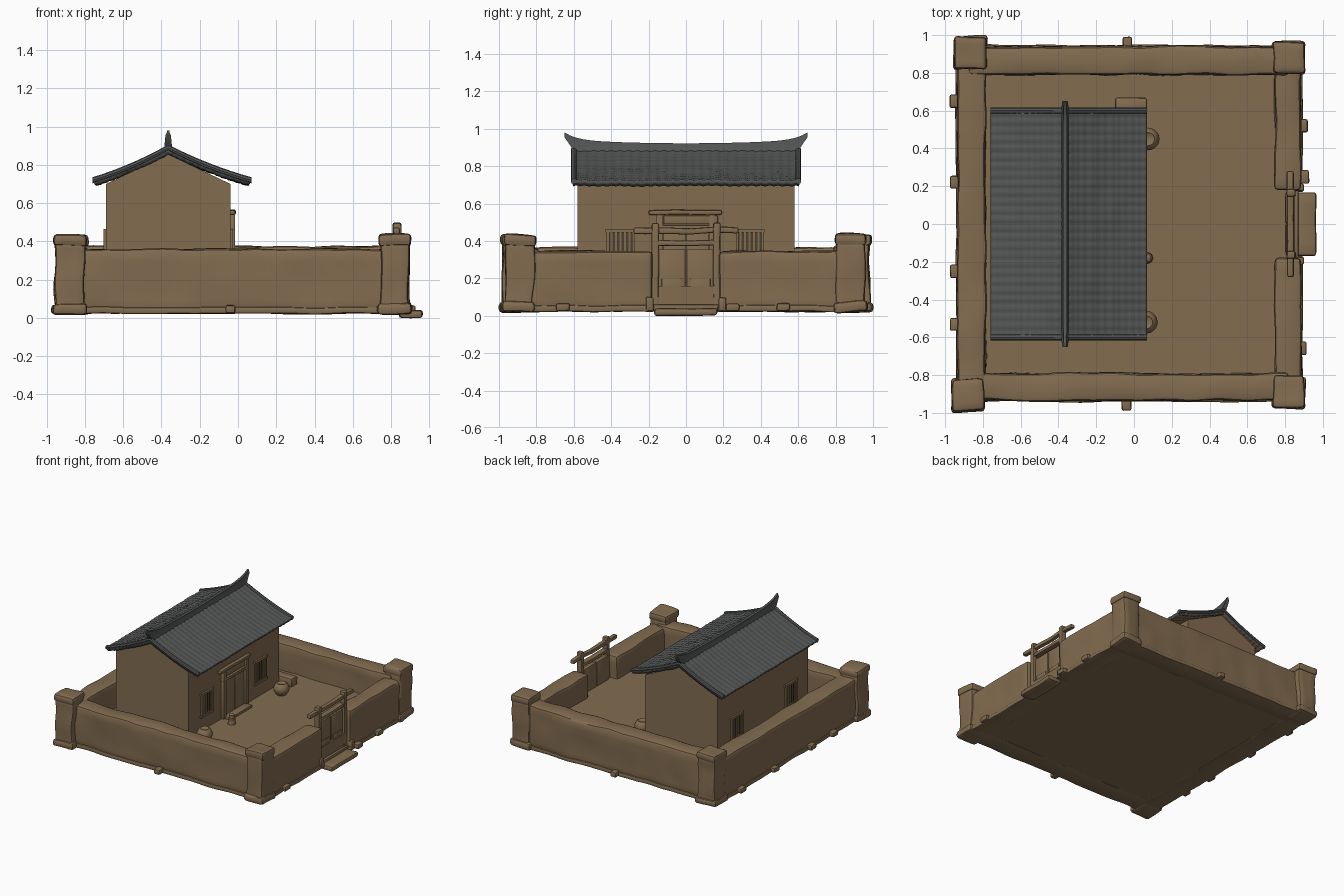
import bpy, bmesh, math
from mathutils import Vector, noise

if "Cube" in bpy.data.objects:
    bpy.data.objects.remove(bpy.data.objects["Cube"])


def material(name, col):
    m = bpy.data.materials.new(name)
    m.diffuse_color = (*col, 1)
    m.use_nodes = True
    m.node_tree.nodes["Principled BSDF"].inputs["Base Color"].default_value = m.diffuse_color
    return m


EARTH = material("earth_brown", (0.225, 0.15, 0.08))
SLATE = material("slate_grey", (0.088, 0.092, 0.09))
DARK = material("dark_wood", (0.07, 0.05, 0.03))


def finish(name, bm, mats, angle=40):
    bmesh.ops.recalc_face_normals(bm, faces=bm.faces)
    me = bpy.data.meshes.new(name)
    bm.to_mesh(me)
    bm.free()
    for m in mats:
        me.materials.append(m)
    ob = bpy.data.objects.new(name, me)
    bpy.context.collection.objects.link(ob)
    bpy.ops.object.select_all(action='DESELECT')
    ob.select_set(True)
    bpy.context.view_layer.objects.active = ob
    bpy.ops.object.shade_smooth_by_angle(angle=math.radians(angle))
    return ob


def box(name, x, y, z, mat=EARTH, bevel=0.0, rough=0.0, cell=0.06):
    """Box from ranges, optionally rounded and weathered by noise."""
    lo, hi = Vector((x[0], y[0], z[0])), Vector((x[1], y[1], z[1]))
    bm = bmesh.new()
    bmesh.ops.create_cube(bm, size=1)
    for v in bm.verts:
        v.co = Vector([(lo[i] + hi[i]) / 2 + v.co[i] * (hi[i] - lo[i]) for i in range(3)])
    if bevel:
        bmesh.ops.bevel(bm, geom=bm.edges[:], offset=bevel, segments=2, profile=0.5, affect='EDGES')
    if rough:
        for i in range(3):
            n = int((hi[i] - lo[i]) / cell)
            normal = Vector([float(k == i) for k in range(3)])
            for k in range(1, n):
                p = lo.copy()
                p[i] += (hi[i] - lo[i]) * k / n
                bmesh.ops.bisect_plane(bm, geom=bm.verts[:] + bm.edges[:] + bm.faces[:],
                                       plane_co=p, plane_no=normal)
        for v in bm.verts:
            v.co += noise.noise_vector(v.co * 6) * rough
    return finish(name, bm, [mat])


def lathe(name, centre, profile, mat=EARTH, n=20):
    """Round vessel from (radius, height) pairs."""
    bm = bmesh.new()
    rings = [[bm.verts.new((centre[0] + r * math.cos(2 * math.pi * k / n),
                            centre[1] + r * math.sin(2 * math.pi * k / n), centre[2] + h))
              for k in range(n)] for r, h in profile]
    for a, b in zip(rings, rings[1:]):
        for k in range(n):
            bm.faces.new((a[k], a[(k + 1) % n], b[(k + 1) % n], b[k]))
    bm.faces.new(rings[0])
    bm.faces.new(rings[-1])
    return finish(name, bm, [mat])


def loft(name, sections, mat):
    """Skin a list of equal-length cross-sections and cap both ends."""
    bm = bmesh.new()
    rings = [[bm.verts.new(p) for p in s] for s in sections]
    n = len(rings[0])
    for a, b in zip(rings, rings[1:]):
        for k in range(n):
            bm.faces.new((a[k], a[(k + 1) % n], b[(k + 1) % n], b[k]))
    bm.faces.new(rings[0])
    bm.faces.new(rings[-1])
    return finish(name, bm, [mat])


# Courtyard floor
FLOOR = 0.16
box("courtyard_floor", (-0.9, 0.85), (-0.9, 0.9), (0.025, FLOOR))

# Perimeter walls with a low plinth under each
walls = [("front_wall", (-0.88, 0.82), (-0.935, -0.79), 0.36),
         ("back_wall", (-0.88, 0.82), (0.79, 0.94), 0.375),
         ("left_wall", (-0.935, -0.785), (-0.9, 0.9), 0.365),
         ("right_wall_front", (0.745, 0.885), (-0.88, -0.18), 0.345),
         ("right_wall_back", (0.745, 0.885), (0.18, 0.88), 0.345)]
for name, x, y, top in walls:
    box(name, x, y, (0.025, top), bevel=0.022, rough=0.011)
    box(name + "_plinth", (x[0] - 0.008, x[1] + 0.008), (y[0] - 0.008, y[1] + 0.008),
        (0.022, 0.055), bevel=0.008, rough=0.008)

# Corner posts with base and cap
for name, cx, cy in [("front_left", -0.88, -0.905), ("front_right", 0.82, -0.89),
                     ("back_left", -0.865, 0.905), ("back_right", 0.82, 0.88)]:
    for part, r, z in [("post", 0.077, (0.03, 0.40)), ("post_base", 0.09, (0.018, 0.075)),
                       ("post_cap", 0.085, (0.375, 0.435))]:
        box(name + "_" + part, (cx - r, cx + r), (cy - r, cy + r), z, bevel=0.018, rough=0.012, cell=0.04)

# Small stones along the foot of the walls
for i, (sx, sy) in enumerate([(-0.95, 0.65), (-0.95, 0.22), (-0.95, -0.25), (-0.95, -0.53),
                              (0.895, 0.52), (0.905, 0.25), (0.89, -0.66), (-0.035, 0.955), (-0.035, -0.955)]):
    box(f"foot_stone_{i}", (sx - 0.025, sx + 0.025), (sy - 0.035, sy + 0.035),
        (0.025, 0.065), bevel=0.01, rough=0.006, cell=0.03)

# Gate: leaves, frame, crossbars and step
box("gate_sill", (0.76, 0.87), (-0.19, 0.19), (0.025, 0.06), bevel=0.008)
for s in (-1, 1):
    y0, y1 = sorted((s * 0.004, s * 0.15))
    box("gate_leaf", (0.80, 0.835), (y0, y1), (0.04, 0.355), bevel=0.004)
    box("gate_panel", (0.80, 0.842), (y0 + 0.02, y1 - 0.02), (0.08, 0.2), bevel=0.004)
    box("gate_post", (0.81, 0.855), (s * 0.165 - 0.02, s * 0.165 + 0.02), (0.03, 0.495), bevel=0.01, rough=0.005, cell=0.05)
    box("gate_jamb", (0.75, 0.90), (s * 0.195 - 0.02, s * 0.195 + 0.02), (0.025, 0.10), bevel=0.01, rough=0.004)
box("gate_lintel", (0.805, 0.85), (-0.17, 0.17), (0.375, 0.405), bevel=0.008, rough=0.004)
box("gate_crossbar", (0.812, 0.847), (-0.28, 0.28), (0.44, 0.472), bevel=0.01, rough=0.008)
box("gate_step", (0.84, 0.965), (-0.17, 0.17), (0.0, 0.04), bevel=0.015, rough=0.006)

# House body with gables
RX = -0.365
outline = [(-0.69, FLOOR - 0.02), (-0.04, FLOOR - 0.02), (-0.04, 0.70), (RX, 0.855), (-0.69, 0.70)]
loft("house_body", [[(x, y, z) for x, z in outline] for y in (-0.58, 0.58)], EARTH)


# Tiled roof: curved slopes with overlapping courses and shallow ribs
def slope(t):
    a = abs(t)
    return RX + t * (0.395 if t < 0 else 0.435), 0.885 - 0.22 * a + 0.05 * a * a


bm = bmesh.new()
NT, NY = 96, 130
rows = []
for i in range(NT + 1):
    t = -1 + 2 * i / NT
    x, z = slope(t)
    course = (abs(t) * 12) % 1.0
    row = []
    for j in range(NY + 1):
        y = -0.61 + 1.22 * j / NY
        bump = 0.005 * course + 0.005 * abs(math.sin(math.pi * y / 0.047))
        wob = noise.noise(Vector((x * 8, y * 8, 0))) * 0.004
        row.append(bm.verts.new((x, y, z + bump + wob)))
    rows.append(row)
for a, b in zip(rows, rows[1:]):
    for j in range(NY):
        bm.faces.new((a[j], b[j], b[j + 1], a[j + 1]))
roof = finish("tiled_roof", bm, [SLATE, EARTH])
sol = roof.modifiers.new("thickness", 'SOLIDIFY')
sol.thickness, sol.offset, sol.material_offset = 0.03, -1, 1

# Rolled tile edges along both gables
for y in (-0.6, 0.6):
    sections = []
    for i in range(25):
        x, z = slope(-1 + i / 12)
        sections.append([(x, y + 0.016 * math.cos(k * math.pi / 4), z + 0.004 + 0.016 * math.sin(k * math.pi / 4))
                         for k in range(8)])
    loft("gable_edge_roll", sections, SLATE)

# Ridge with upswept horns
sections = []
for i in range(41):
    y = -0.65 + 1.3 * i / 40
    a = abs(y) / 0.65
    top = 0.922 + 0.02 * a * a + 0.038 * a ** 10
    low = 0.86 + 0.095 * max(0, (a - 0.9) / 0.1)
    w = 0.026 - 0.012 * a ** 10
    sections.append([(RX - w, y, low), (RX - w * 0.55, y, (low + top) / 2), (RX - w * 0.4, y, top),
                     (RX + w * 0.4, y, top), (RX + w * 0.55, y, (low + top) / 2), (RX + w, y, low)])
loft("roof_ridge", sections, SLATE)

# Lattice windows on the long sides
for side, wx in ((1, -0.04), (-1, -0.69)):
    def out(d, base=wx, s=side):
        return tuple(sorted((base - s * 0.004, base + s * d)))
    for wy in (-0.35, 0.34):
        box("window_pane", out(0.003), (wy - 0.065, wy + 0.065), (0.285, 0.455), DARK)
        for k in range(5):
            by = wy - 0.048 + 0.024 * k
            box("window_bar", out(0.009), (by - 0.006, by + 0.006), (0.285, 0.455))
        for z in (0.278, 0.455):
            box("window_rail", out(0.014), (wy - 0.08, wy + 0.08), (z - 0.009, z + 0.009))
        for s in (-1, 1):
            box("window_stile", out(0.012), (wy + s * 0.067 - 0.007, wy + s * 0.067 + 0.007), (0.275, 0.46))

# House door with frame, header and sign board
for s in (-1, 1):
    y0, y1 = sorted((s * 0.003, s * 0.12))
    box("door_leaf", (-0.045, -0.03), (y0, y1), (FLOOR, 0.46), bevel=0.003)
    box("door_post", (-0.045, -0.015), (s * 0.14 - 0.018, s * 0.14 + 0.018), (FLOOR, 0.54), bevel=0.005)
box("door_header", (-0.045, -0.015), (-0.16, 0.16), (0.46, 0.485), bevel=0.005)
box("sign_board", (-0.045, -0.025), (-0.12, 0.17), (0.49, 0.535), bevel=0.004)
box("door_beam", (-0.045, -0.012), (-0.20, 0.19), (0.54, 0.565), bevel=0.008, rough=0.005)
box("door_step", (-0.05, 0.03), (-0.14, 0.14), (FLOOR - 0.01, FLOOR + 0.02), bevel=0.006)

# Yard furniture: jars, small stools and a trough
jar = [(0.035, 0), (0.057, 0.03), (0.06, 0.055), (0.045, 0.085), (0.034, 0.092), (0.025, 0.085)]
lathe("jar_back", (0.075, 0.45, FLOOR), jar)
lathe("jar_front", (0.065, -0.52, FLOOR), jar)
lathe("small_post", (0.07, -0.18, FLOOR), [(0.03, 0), (0.026, 0.04), (0.02, 0.045), (0.02, 0.075), (0.008, 0.082)])
box("trough", (-0.10, 0.07), (0.59, 0.67), (FLOOR - 0.01, FLOOR + 0.065), bevel=0.012, rough=0.006)
